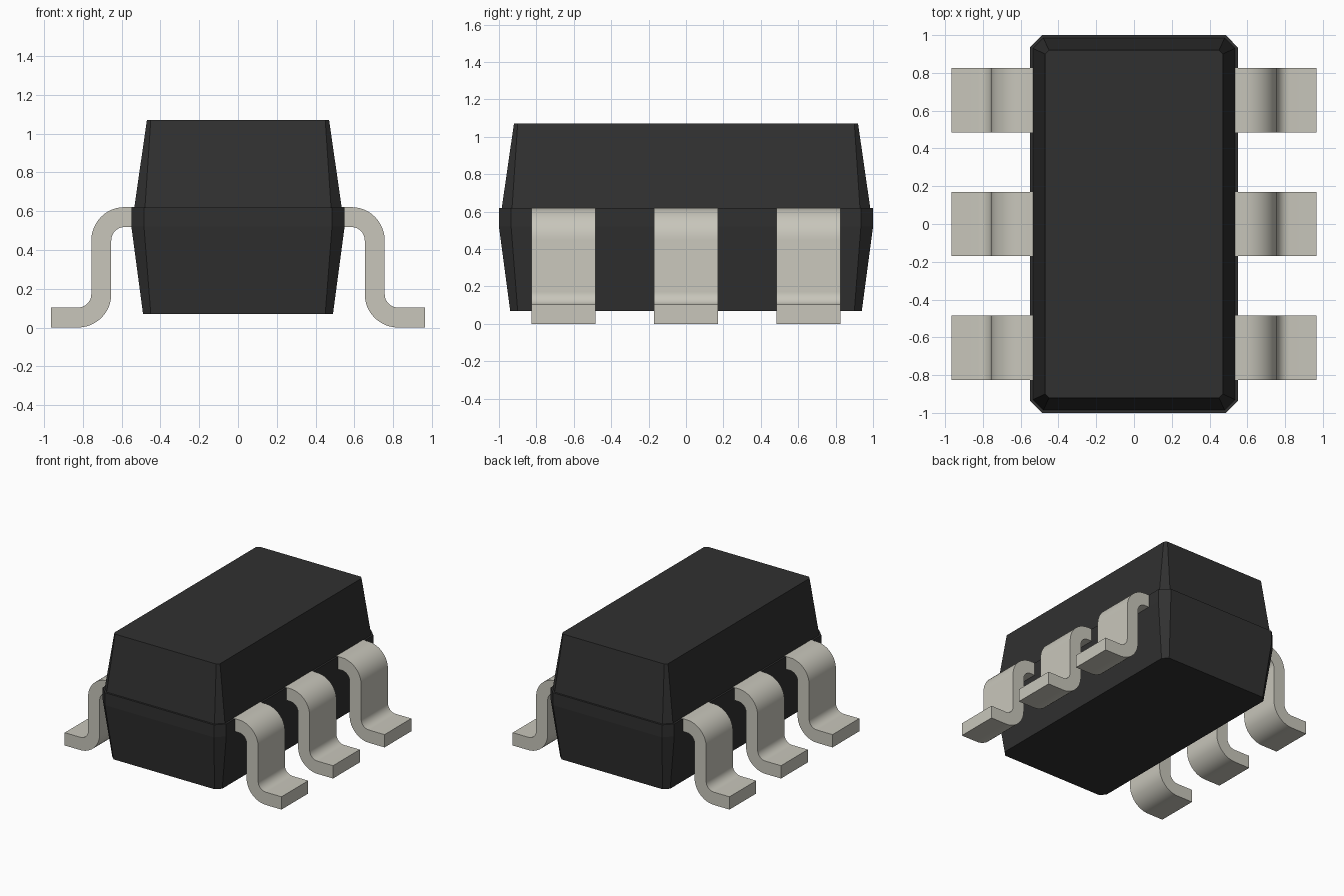
import bpy, bmesh, math

cube = bpy.data.objects.get("Cube")
if cube:
    bpy.data.objects.remove(cube, do_unlink=True)


def material(name, rgb):
    m = bpy.data.materials.new(name)
    m.use_nodes = True
    m.diffuse_color = (*rgb, 1)
    bsdf = m.node_tree.nodes["Principled BSDF"]
    bsdf.inputs["Base Color"].default_value = (*rgb, 1)
    bsdf.inputs["Roughness"].default_value = 0.6
    return m


BLACK = material("black_plastic", (0.030, 0.030, 0.030))
METAL = material("pin_metal", (0.578, 0.565, 0.497))


def loft(name, rings, mat):
    """Join a series of closed rings and cap both ends."""
    bm = bmesh.new()
    loops = [[bm.verts.new(p) for p in ring] for ring in rings]
    n = len(loops[0])
    for a, b in zip(loops, loops[1:]):
        for i in range(n):
            j = (i + 1) % n
            bm.faces.new((a[i], a[j], b[j], b[i]))
    bm.faces.new(loops[0][::-1])
    bm.faces.new(loops[-1])
    bmesh.ops.recalc_face_normals(bm, faces=bm.faces)
    mesh = bpy.data.meshes.new(name)
    bm.to_mesh(mesh)
    bm.free()
    mesh.materials.append(mat)
    obj = bpy.data.objects.new(name, mesh)
    bpy.context.collection.objects.link(obj)
    return obj


def octagon(hx, hy, c, z):
    """Rectangle with chamfered corners."""
    return [(hx, -hy + c, z), (hx, hy - c, z), (hx - c, hy, z), (-hx + c, hy, z),
            (-hx, hy - c, z), (-hx, -hy + c, z), (-hx + c, -hy, z), (hx - c, -hy, z)]


# Body: tapered lower half, vertical band, small ledge, tapered upper half
loft("chip_body", [
    octagon(0.490, 0.940, 0.040, 0.07),
    octagon(0.550, 1.000, 0.065, 0.52),
    octagon(0.550, 1.000, 0.065, 0.62),
    octagon(0.535, 0.985, 0.055, 0.62),
    octagon(0.470, 0.920, 0.020, 1.07),
], BLACK)


def arc(cx, cz, r, a0, a1, steps=12):
    angles = [math.radians(a0 + (a1 - a0) * i / steps) for i in range(steps + 1)]
    return [(cx + r * math.cos(a), cz + r * math.sin(a)) for a in angles]


# Gull-wing pin profile in x and z: over the shoulder, down, and out to the foot
R, T = 0.172, 0.103
upper_c, lower_c = (0.585, 0.449), (0.585 + 2 * R - T, R)
upper_side = [(0.53, 0.449 + R)] + arc(*upper_c, R, 90, 0) + arc(*lower_c, R - T, 180, 270)
under_side = arc(*lower_c, R, 270, 180) + arc(*upper_c, R - T, 0, 90)
profile = (upper_side + [(0.965, T), (0.965, 0)] + under_side
           + [(0.53, 0.449 + R - T)])

# Three pins on each side
for side, sx in (("left", 1), ("right", -1)):
    for place, y in (("front", -0.655), ("middle", 0.0), ("back", 0.655)):
        pin = loft(f"{side}_{place}_pin",
                   [[(sx * x, y + d, z) for x, z in profile] for d in (-0.17, 0.17)], METAL)
        bpy.ops.object.select_all(action="DESELECT")
        pin.select_set(True)
        bpy.context.view_layer.objects.active = pin
        bpy.ops.object.shade_smooth_by_angle(angle=math.radians(30))
